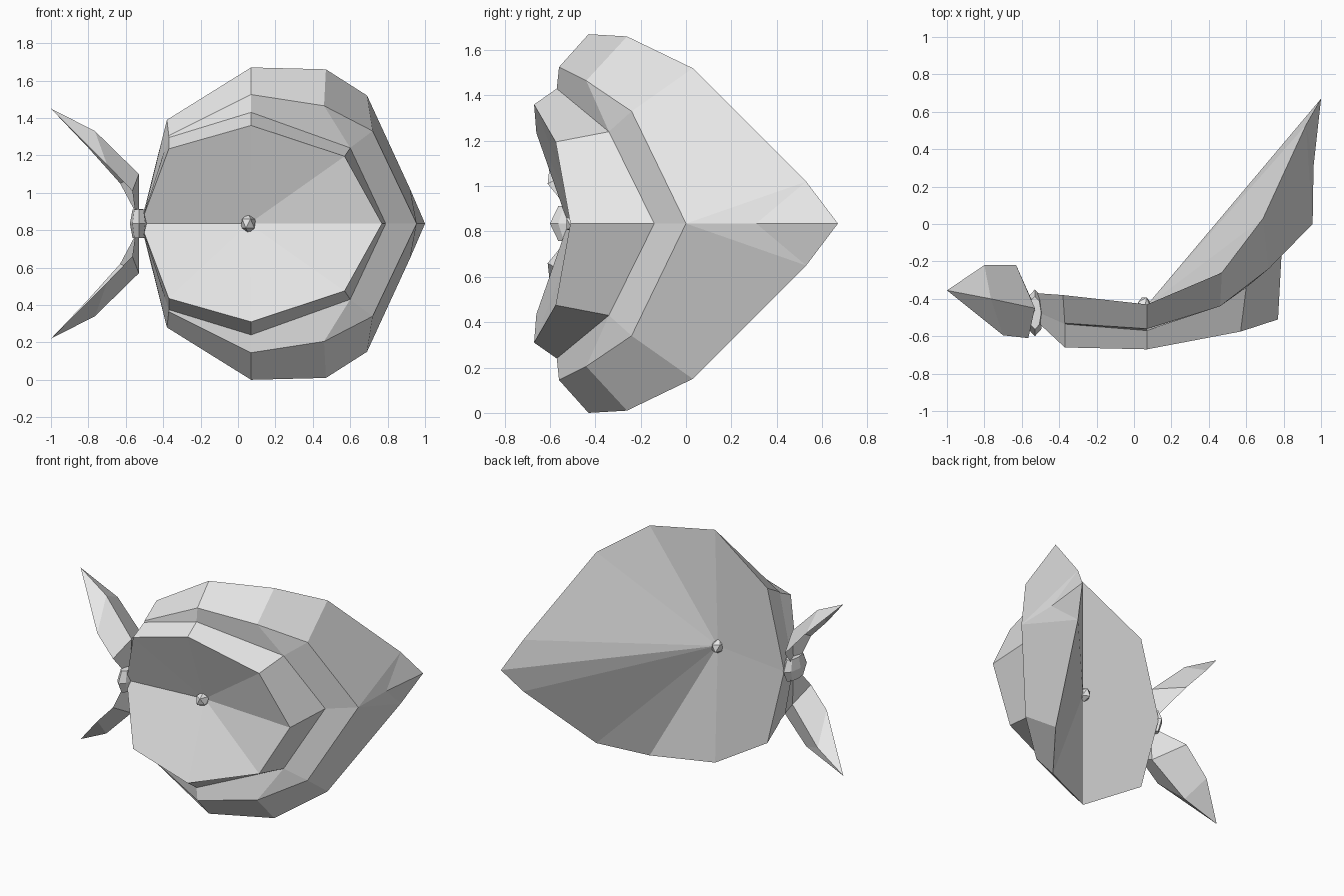
import bpy
import bmesh
from mathutils import Matrix, Vector

MID = 0.835  # height of the symmetry plane

cube = bpy.data.objects.get("Cube")
if cube:
    bpy.data.objects.remove(cube, do_unlink=True)

grey = bpy.data.materials.new("plain light grey")
grey.use_nodes = True
grey.diffuse_color = (0.8, 0.8, 0.8, 1)
grey.node_tree.nodes["Principled BSDF"].inputs["Base Color"].default_value = (0.8, 0.8, 0.8, 1)


def add_face(bm, points):
    """Add one face, dropping repeated neighbouring points."""
    unique = list(dict.fromkeys(points))
    if len(unique) > 2:
        bm.faces.new([bm.verts.new(p) for p in unique])


def strip(bm, row, other):
    for i in range(len(row) - 1):
        add_face(bm, (row[i], row[i + 1], other[i + 1], other[i]))


def fan(bm, centre, row):
    for p, q in zip(row, row[1:]):
        add_face(bm, (centre, p, q))


def finish(bm, name, mirror=False):
    """Weld, mirror across the symmetry plane and make a flat shaded object."""
    if mirror:
        bmesh.ops.recalc_face_normals(bm, faces=bm.faces)
        copy = bmesh.ops.duplicate(bm, geom=bm.verts[:] + bm.edges[:] + bm.faces[:])["geom"]
        for v in (g for g in copy if isinstance(g, bmesh.types.BMVert)):
            v.co.z = 2 * MID - v.co.z
    bmesh.ops.remove_doubles(bm, verts=bm.verts, dist=0.001)
    bmesh.ops.recalc_face_normals(bm, faces=bm.faces)
    mesh = bpy.data.meshes.new(name)
    bm.to_mesh(mesh)
    bm.free()
    mesh.materials.append(grey)
    obj = bpy.data.objects.new(name, mesh)
    bpy.context.collection.objects.link(obj)
    return obj


# Shell: rings from the front lip, over the groove, to the flared back rim
lip = [(-0.52, -0.52, MID), (-0.37, -0.66, 1.235), (0.07, -0.67, 1.36),
       (0.57, -0.575, 1.195), (0.57, -0.575, 1.195), (0.77, -0.51, MID)]
groove = [(-0.515, -0.47, MID), (-0.37, -0.535, 1.295), (0.07, -0.57, 1.43),
          (0.6, -0.34, 1.24), (0.6, -0.34, 1.24), (0.79, -0.14, MID)]
shoulder = [(-0.515, -0.46, MID), (-0.37, -0.53, 1.305), (0.07, -0.56, 1.525),
            (0.46, -0.44, 1.465), (0.72, -0.24, 1.33), (0.955, 0, MID)]
rim = [(-0.52, -0.37, MID), (-0.38, -0.38, 1.39), (0.07, -0.43, 1.67),
       (0.47, -0.26, 1.66), (0.69, 0.03, 1.52), (0.92, 0.53, 1.02), (1, 0.67, MID)]
keel = (0.96, 0.31, MID)

bm = bmesh.new()
strip(bm, lip, groove)
strip(bm, groove, shoulder)
strip(bm, shoulder, rim)
add_face(bm, (shoulder[-1], keel, rim[-2]))
add_face(bm, (keel, rim[-1], rim[-2]))
fan(bm, (0.06, -0.465, MID), lip)   # hollow front
fan(bm, (0.06, -0.445, MID), rim)   # back
finish(bm, "shell", mirror=True)

# Small faceted stud through the centre
bm = bmesh.new()
bmesh.ops.create_icosphere(bm, subdivisions=1, radius=1)
bm.transform(Matrix.Translation(Vector((0.055, -0.46, MID))) @ Matrix.Diagonal((0.045, 0.08, 0.055, 1)))
finish(bm, "centre_stud")

# Pair of folded tail leaves: raised spine with two drooping edges
tip = (-1, -0.355, 1.45)
spine = [(-0.53, -0.46, 0.9), (-0.53, -0.45, 1.1), (-0.765, -0.4, 1.33), tip]
back_edge = [(-0.55, -0.4, 0.9), (-0.63, -0.22, 1.05), (-0.8, -0.22, 1.24), tip]
front_edge = [(-0.55, -0.52, 0.9), (-0.565, -0.61, 1.01), (-0.7, -0.595, 1.15), tip]
bm = bmesh.new()
strip(bm, spine, back_edge)
strip(bm, front_edge, spine)
finish(bm, "tail_leaves", mirror=True)

# Knot: an eight sided barrel, pinched at its ends
bm = bmesh.new()
bmesh.ops.create_uvsphere(bm, u_segments=8, v_segments=4, radius=1)
for v in bm.verts:
    v.co.z = max(-0.72, min(0.72, v.co.z))
bm.transform(Matrix.Translation(Vector((-0.53, -0.475, MID))) @ Matrix.Diagonal((0.048, 0.125, 0.108, 1)))
finish(bm, "tail_knot")
